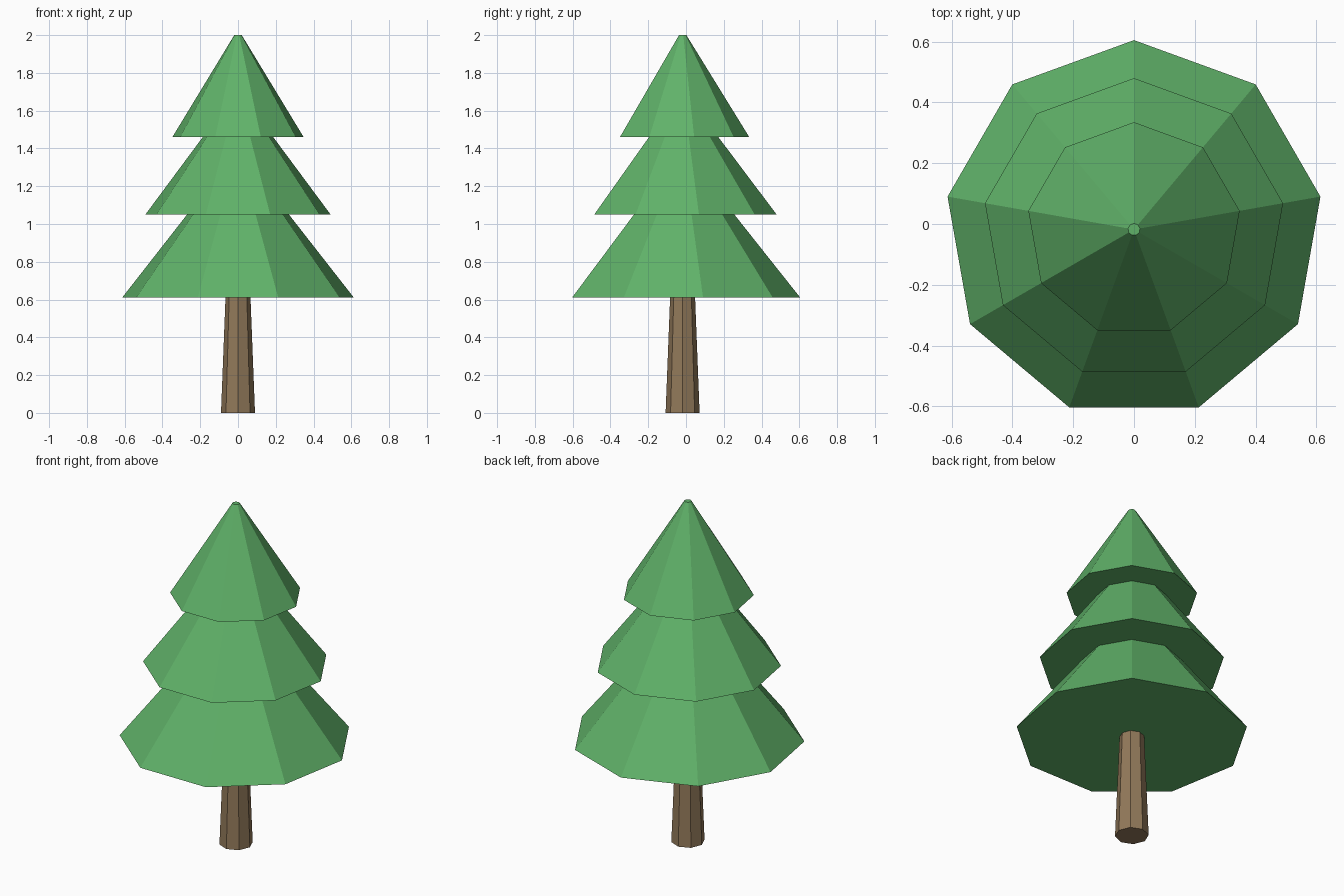
import bpy
import math

if "Cube" in bpy.data.objects:
    bpy.data.objects.remove(bpy.data.objects["Cube"], do_unlink=True)

CENTRE_Y = -0.018


def srgb(r, g, b):
    lin = [((c / 255 + 0.055) / 1.055) ** 2.4 for c in (r, g, b)]
    return (*lin, 1.0)


def material(name, colour):
    mat = bpy.data.materials.new(name)
    mat.use_nodes = True
    mat.diffuse_color = colour
    mat.node_tree.nodes["Principled BSDF"].inputs["Base Color"].default_value = colour
    return mat


def frustum(name, sides, r_low, r_high, z_low, z_high, mat):
    """Flat-faced tapered prism with one corner pointing to the back."""
    bpy.ops.mesh.primitive_cone_add(
        vertices=sides, radius1=r_low, radius2=r_high, depth=z_high - z_low,
        location=(0, CENTRE_Y, (z_low + z_high) / 2))
    obj = bpy.context.object
    obj.name = name
    obj.data.materials.append(mat)
    # Make sure a corner lies on the +y axis
    corner = max(obj.data.vertices, key=lambda v: v.co.y).co
    obj.rotation_euler.z = math.pi / 2 - math.atan2(corner.y, corner.x)
    bpy.ops.object.shade_flat()
    return obj


green = material("leaf green", srgb(96, 178, 105))
brown = material("bark brown", srgb(146, 121, 90))

# Trunk
frustum("trunk", 8, 0.09, 0.065, 0.0, 0.64, brown)

# Foliage tiers, each tip hidden inside the tier above
frustum("lower_foliage", 9, 0.623, 0.02, 0.61, 1.37, green)
frustum("middle_foliage", 9, 0.498, 0.02, 1.05, 1.685, green)
frustum("upper_foliage", 9, 0.353, 0.02, 1.46, 2.0, green)
